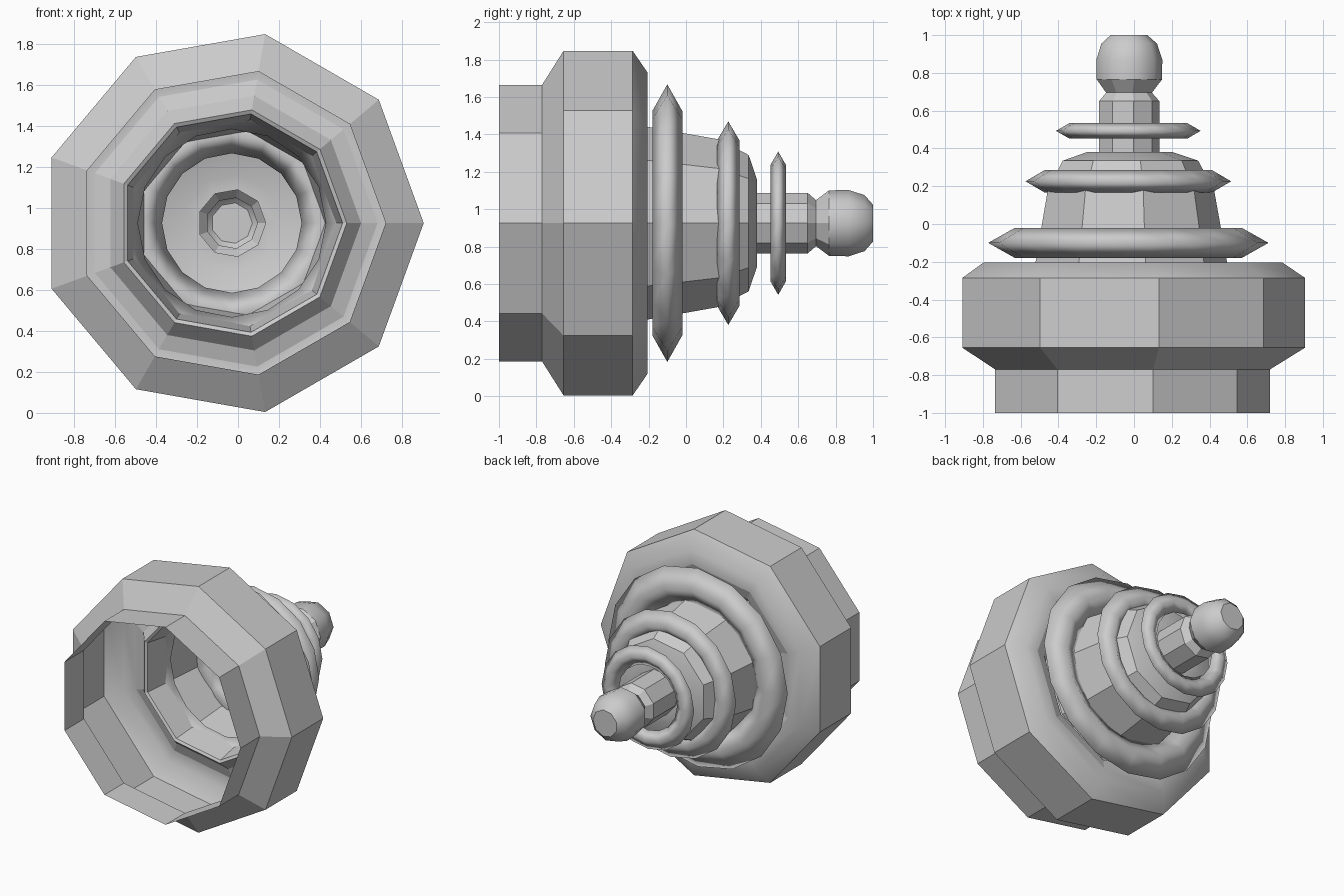
import bpy, bmesh
from math import sin, cos, pi

if "Cube" in bpy.data.objects:
    bpy.data.objects.remove(bpy.data.objects["Cube"])

CX, CZ = -0.03, 0.925   # turning axis runs along y


def add_object(name, bm):
    me = bpy.data.meshes.new(name)
    bm.to_mesh(me)
    bm.free()
    ob = bpy.data.objects.new(name, me)
    bpy.context.collection.objects.link(ob)
    return ob


def lathe(name, profile, sides, smooth=(), cap=False, closed=False, phase=0.0):
    """Turn (radius, y) points around the axis; 'smooth' lists soft bands."""
    bm = bmesh.new()
    rings = []
    for r, y in profile:
        rings.append([bm.verts.new((CX + r * cos(phase + 2 * pi * i / sides), y,
                                    CZ + r * sin(phase + 2 * pi * i / sides)))
                      for i in range(sides)])
    n = len(rings)
    for k in range(n if closed else n - 1):
        a, b = rings[k], rings[(k + 1) % n]
        for i in range(sides):
            j = (i + 1) % sides
            f = bm.faces.new((a[i], a[j], b[j], b[i]))
            f.smooth = k in smooth
    if cap:
        bm.faces.new(rings[-1])
    bmesh.ops.recalc_face_normals(bm, faces=bm.faces)
    # keep a crisp edge where soft and flat bands meet
    for e in bm.edges:
        if len({f.smooth for f in e.link_faces}) > 1:
            e.smooth = False
    return add_object(name, bm)


# hollow body: open skirt, wide flange, groove, tapering cone, stem and knob
body = [
    (0.75, -1.0), (0.75, -0.77), (0.935, -0.655), (0.935, -0.285),
    (0.817, -0.205), (0.71, -0.205), (0.63, -0.23), (0.56, -0.31), (0.54, -0.30),
    (0.455, 0.175), (0.37, 0.335), (0.235, 0.38), (0.165, 0.38),
    (0.165, 0.65), (0.125, 0.695), (0.178, 0.765),
    (0.18, 0.87), (0.152, 0.955), (0.10, 1.0),
]
lathe("hollow_body", body, 9, smooth={3, 4, 10, 11, 15, 16, 17}, cap=True)

# three soft rings with a diamond cross-section: y, mid radius, radial half, y half
rings = {
    "large_ring": (-0.10, 0.60, 0.142, 0.08),
    "middle_ring": (0.226, 0.442, 0.102, 0.06),
    "small_ring": (0.493, 0.312, 0.071, 0.041),
}
for name, (y, R, dr, dy) in rings.items():
    diamond = [(R + dr, y), (R, y + dy), (R - dr, y), (R, y - dy)]
    lathe(name, diamond, 16, smooth=range(4), closed=True)
